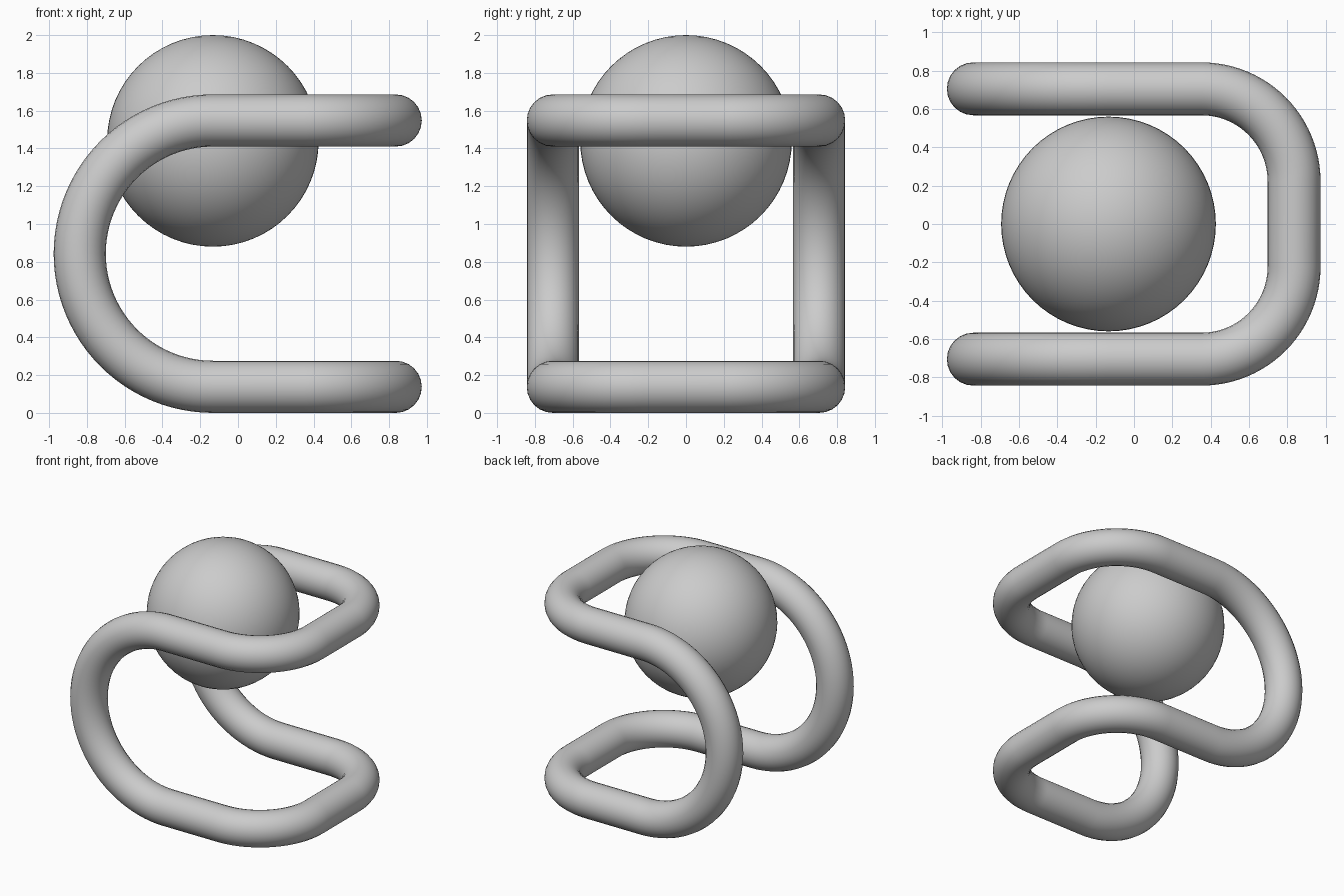
import bpy
from math import sin, cos, pi

if "Cube" in bpy.data.objects:
    bpy.data.objects.remove(bpy.data.objects["Cube"])

R_TUBE = 0.138
X_BEND = -0.133          # axis of the big rear bends
R_BEND = 0.705           # rear bend radius, also half spacing of the sides
R_CORNER = 0.483         # corner radius of the front bars
X_FRONT = 0.835
Z_LOW, Z_HIGH = R_TUBE, R_TUBE + 2 * R_BEND
STEPS = 24


def corner(z):
    """Rounded corner from the front bar to the side rail."""
    cx, cy = X_FRONT - R_CORNER, R_BEND - R_CORNER
    return [(cx + R_CORNER * cos(a), cy + R_CORNER * sin(a), z)
            for a in (pi / 2 * i / STEPS for i in range(STEPS + 1))]


# Half of the closed loop: upper corner, rear half circle, lower corner
z_mid = (Z_LOW + Z_HIGH) / 2
bend = [(X_BEND - R_BEND * sin(a), R_BEND, z_mid + R_BEND * cos(a))
        for a in (pi * i / (2 * STEPS) for i in range(2 * STEPS + 1))]
half = corner(Z_HIGH) + bend + corner(Z_LOW)[::-1]
path = half + [(x, -y, z) for x, y, z in reversed(half)]

# Bent tube frame
curve = bpy.data.curves.new("tube_frame", 'CURVE')
curve.dimensions = '3D'
curve.bevel_depth = R_TUBE
curve.bevel_resolution = 10
spline = curve.splines.new('POLY')
spline.points.add(len(path) - 1)
for point, co in zip(spline.points, path):
    point.co = (*co, 1)
spline.use_cyclic_u = True
spline.use_smooth = True
frame = bpy.data.objects.new("tube_frame", curve)
bpy.context.collection.objects.link(frame)

# Ball held between the upper rails
bpy.ops.mesh.primitive_uv_sphere_add(segments=64, ring_count=32, radius=0.56,
                                     location=(X_BEND, 0, 1.44))
ball = bpy.context.object
ball.name = "ball"
bpy.ops.object.shade_smooth()
